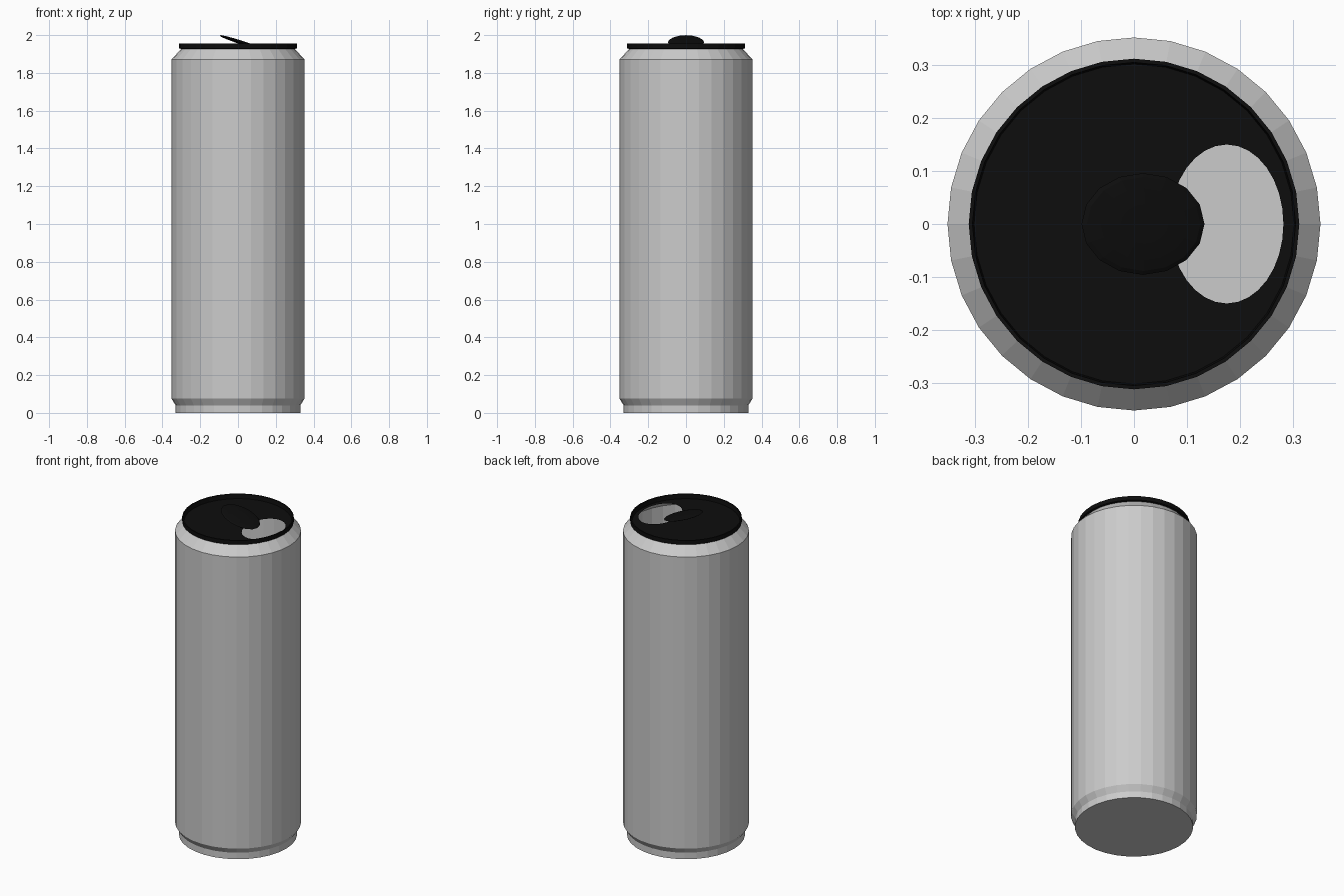
import bpy, bmesh
from math import cos, sin, pi, radians
from mathutils import Matrix

if "Cube" in bpy.data.objects:
    bpy.data.objects.remove(bpy.data.objects["Cube"])

SIDES = 32
black = bpy.data.materials.new("black")
black.diffuse_color = (0.004, 0.004, 0.004, 1)
black.use_nodes = True
black.node_tree.nodes["Principled BSDF"].inputs["Base Color"].default_value = black.diffuse_color


def finish(bm, name, mat=None):
    bmesh.ops.recalc_face_normals(bm, faces=bm.faces)
    mesh = bpy.data.meshes.new(name)
    bm.to_mesh(mesh)
    bm.free()
    obj = bpy.data.objects.new(name, mesh)
    bpy.context.collection.objects.link(obj)
    if mat:
        mesh.materials.append(mat)
    return obj


def ring(bm, rx, ry, z, cx=0):
    return [bm.verts.new((cx + rx * cos(2 * pi * i / SIDES),
                          ry * sin(2 * pi * i / SIDES), z)) for i in range(SIDES)]


def bridge(bm, rings):
    for a, b in zip(rings, rings[1:]):
        for i in range(SIDES):
            j = (i + 1) % SIDES
            bm.faces.new((a[i], a[j], b[j], b[i]))


# Can body: closed base, narrowed foot, straight wall, sloped shoulder
bm = bmesh.new()
profile = [(0.33, 0), (0.33, 0.04), (0.352, 0.075), (0.352, 1.872), (0.30, 1.927)]
rings = [ring(bm, r, r, z) for r, z in profile]
bridge(bm, rings)
bm.faces.new(rings[0])
finish(bm, "can_body")

# Lid: raised rim, recessed panel and an oval drinking hole
bm = bmesh.new()
profile = [(0.30, 1.927), (0.312, 1.93), (0.312, 1.955), (0.305, 1.955), (0.302, 1.928)]
rings = [ring(bm, r, r, z) for r, z in profile]
rings.append(ring(bm, 0.107, 0.15, 1.928, cx=0.175))
bridge(bm, rings)
finish(bm, "lid", black)

# Pull tab: flattened oval, tilted down into the opening
bm = bmesh.new()
bmesh.ops.create_uvsphere(
    bm, u_segments=16, v_segments=8, radius=1,
    matrix=Matrix.Translation((0.017, 0, 1.961)) @ Matrix.Rotation(radians(18), 4, 'Y')
    @ Matrix.Diagonal((0.122, 0.096, 0.01, 1)))
finish(bm, "pull_tab", black)
